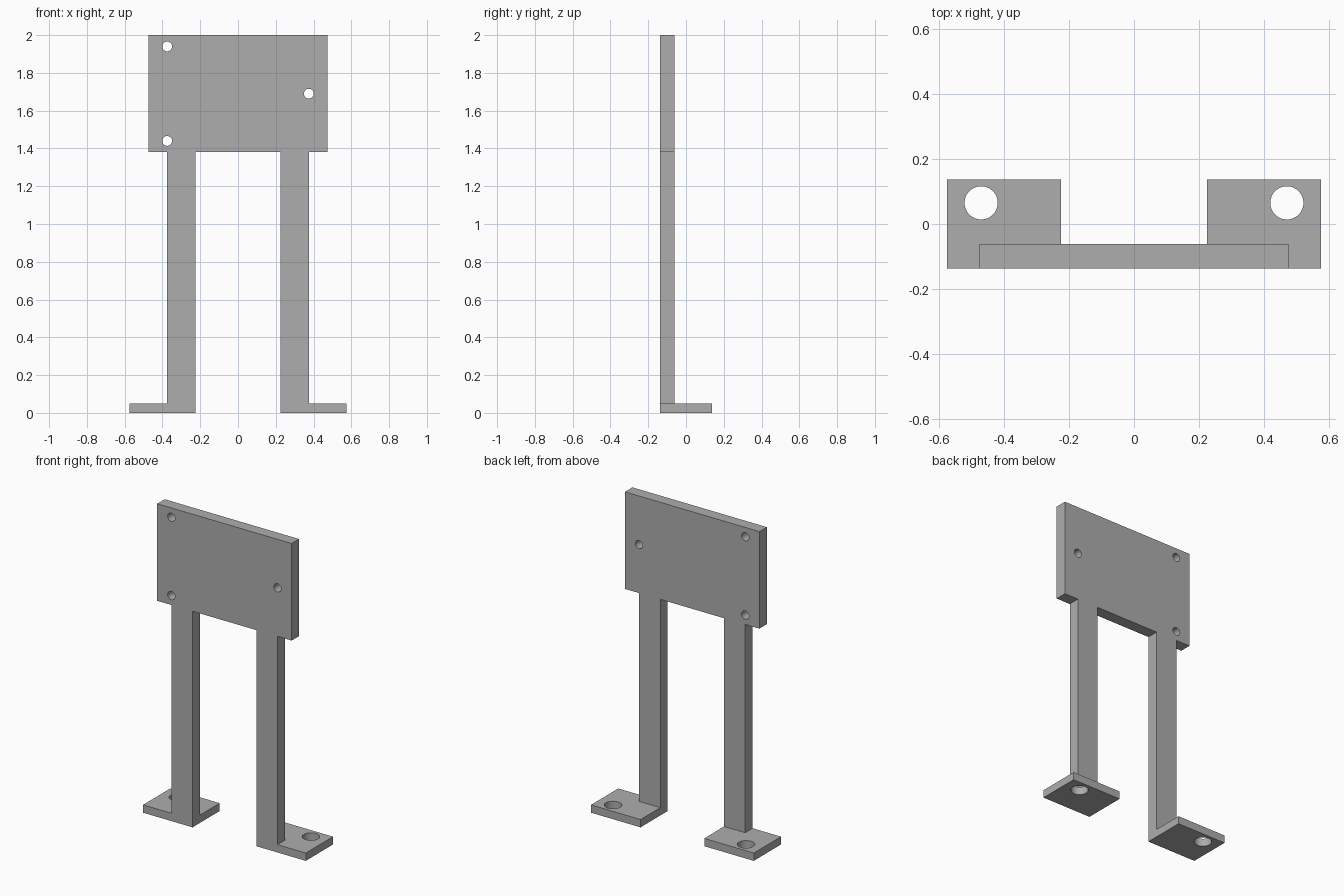
import bpy
import bmesh
from mathutils import Matrix, Vector

if "Cube" in bpy.data.objects:
    bpy.data.objects.remove(bpy.data.objects["Cube"], do_unlink=True)

FRONT, BACK, DEPTH = -0.137, -0.062, 0.137
LEG_IN, LEG_OUT = 0.225, 0.375
FOOT_OUT, FOOT_TOP = 0.575, 0.05
PANEL_HALF, PANEL_LOW, TOP = 0.475, 1.38, 2.0

grey = bpy.data.materials.new("plain grey")
grey.use_nodes = True
colour = (0.42, 0.42, 0.42, 1)
grey.diffuse_color = colour
grey.node_tree.nodes["Principled BSDF"].inputs["Base Color"].default_value = colour


def make_object(name, bm):
    bmesh.ops.recalc_face_normals(bm, faces=bm.faces)
    mesh = bpy.data.meshes.new(name)
    bm.to_mesh(mesh)
    bm.free()
    mesh.materials.append(grey)
    obj = bpy.data.objects.new(name, mesh)
    bpy.context.collection.objects.link(obj)
    return obj


def extrude_outline(name, points, direction):
    """Solid made by sweeping a closed outline along a direction."""
    bm = bmesh.new()
    face = bm.faces.new([bm.verts.new(p) for p in points])
    swept = bmesh.ops.extrude_face_region(bm, geom=[face], use_keep_orig=True)
    verts = [v for v in swept["geom"] if isinstance(v, bmesh.types.BMVert)]
    bmesh.ops.translate(bm, vec=direction, verts=verts)
    return make_object(name, bm)


def drill(obj, centres, radius, axis):
    """Cut round holes through a part along an axis."""
    bm = bmesh.new()
    turn = Vector((0, 0, 1)).rotation_difference(Vector(axis)).to_matrix().to_4x4()
    for centre in centres:
        bmesh.ops.create_cone(bm, cap_ends=True, segments=48, radius1=radius,
                              radius2=radius, depth=0.3,
                              matrix=Matrix.Translation(centre) @ turn)
    cutter = make_object("hole_cutter", bm)
    cutter.hide_render = True
    mod = obj.modifiers.new("holes", "BOOLEAN")
    mod.operation = "DIFFERENCE"
    mod.solver = "EXACT"
    mod.object = cutter
    bpy.ops.object.select_all(action="DESELECT")
    bpy.context.view_layer.objects.active = obj
    obj.select_set(True)
    bpy.ops.object.modifier_apply(modifier=mod.name)
    bpy.data.objects.remove(cutter, do_unlink=True)
    bpy.ops.object.shade_smooth_by_angle()


# Upright panel and both legs, cut from one flat sheet
half = [(LEG_IN, PANEL_LOW), (LEG_IN, FOOT_TOP), (LEG_OUT, FOOT_TOP),
        (LEG_OUT, PANEL_LOW), (PANEL_HALF, PANEL_LOW), (PANEL_HALF, TOP)]
outline = half + [(-x, z) for x, z in reversed(half)]
panel = extrude_outline("panel_and_legs", [(x, FRONT, z) for x, z in outline],
                        (0, BACK - FRONT, 0))
mounts = [(-0.375, 1.94), (-0.375, 1.44), (0.375, 1.69)]
drill(panel, [(x, (FRONT + BACK) / 2, z) for x, z in mounts], 0.026, (0, 1, 0))

# Feet with one bolt hole each
for side, name in ((1, "left_foot"), (-1, "right_foot")):
    corners = [(LEG_IN, FRONT), (FOOT_OUT, FRONT), (FOOT_OUT, DEPTH), (LEG_IN, DEPTH)]
    foot = extrude_outline(name, [(side * x, y, 0) for x, y in corners],
                           (0, 0, FOOT_TOP))
    drill(foot, [(side * 0.47, 0.065, FOOT_TOP / 2)], 0.051, (0, 0, 1))
